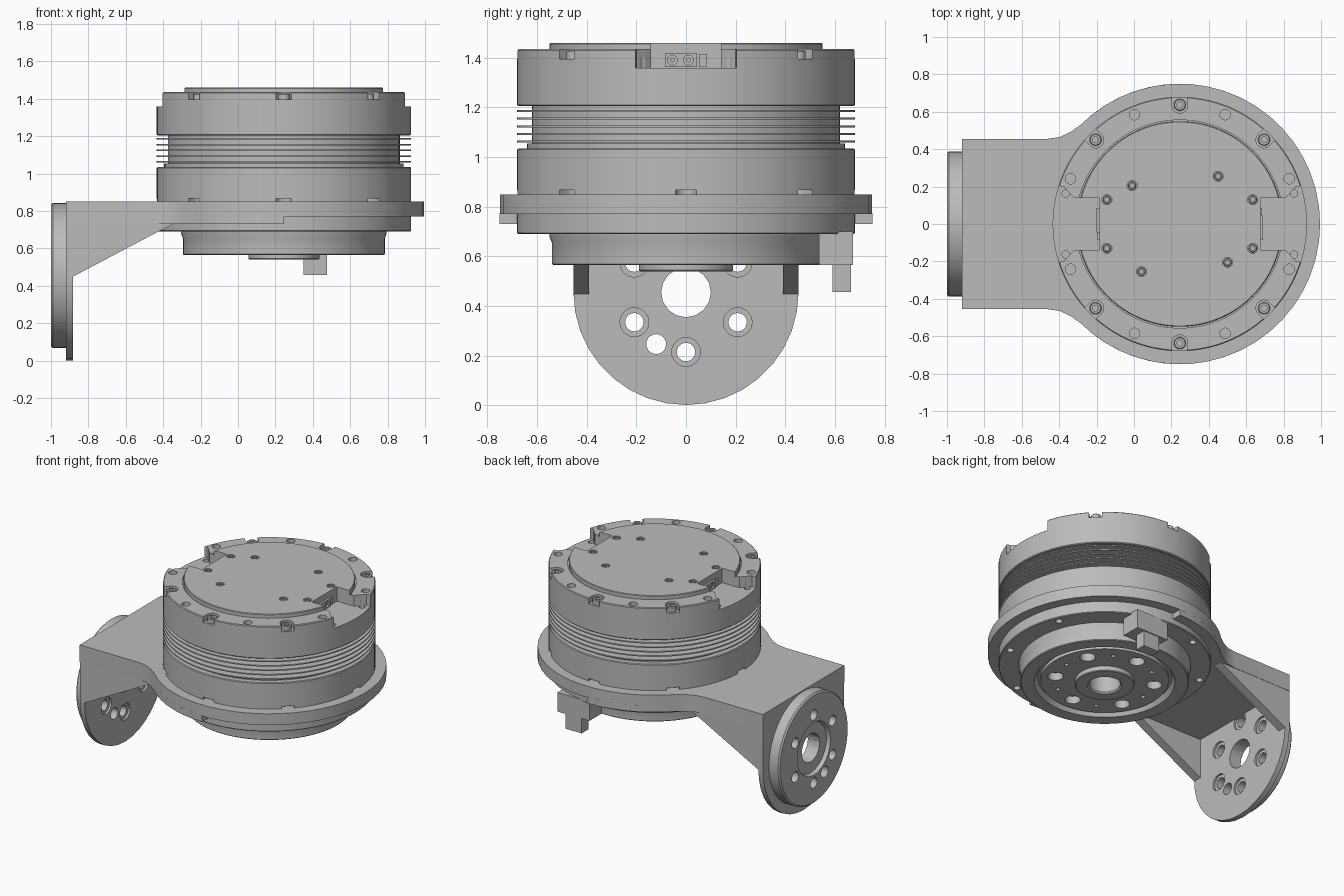
import bpy, bmesh
from math import sin, cos, pi, radians
from mathutils import Matrix, Vector

if "Cube" in bpy.data.objects:
    bpy.data.objects.remove(bpy.data.objects["Cube"])

GREY = (0.5, 0.5, 0.5, 1)
mat = bpy.data.materials.new("machined grey")
mat.use_nodes = True
mat.diffuse_color = GREY
mat.node_tree.nodes["Principled BSDF"].inputs["Base Color"].default_value = GREY

CX = 0.245                                   # motor axis
AXIS = Matrix.Translation((CX, 0, 0))
ARM = Matrix.Translation((-0.92, 0, 0.455)) @ Matrix.Rotation(-pi / 2, 4, 'Y')  # local z -> -x


def finish(name, bm):
    bmesh.ops.remove_doubles(bm, verts=bm.verts, dist=1e-5)
    bmesh.ops.recalc_face_normals(bm, faces=bm.faces)
    me = bpy.data.meshes.new(name)
    bm.to_mesh(me)
    bm.free()
    me.materials.append(mat)
    ob = bpy.data.objects.new(name, me)
    bpy.context.collection.objects.link(ob)
    return ob


def lathe(bm, profile, seg=96, mtx=AXIS):
    """Spin (radius, height) points about local z."""
    vs = [bm.verts.new((r, 0, z)) for r, z in profile]
    es = [bm.edges.new(p) for p in zip(vs, vs[1:])]
    out = bmesh.ops.spin(bm, geom=vs + es, cent=(0, 0, 0), axis=(0, 0, 1),
                         angle=2 * pi, steps=seg, use_duplicate=False)
    new = set(vs) | {v for v in out["geom_last"] if isinstance(v, bmesh.types.BMVert)}
    stack = list(new)
    while stack:
        for e in stack.pop().link_edges:
            for v in e.verts:
                if v not in new:
                    new.add(v)
                    stack.append(v)
    bmesh.ops.transform(bm, matrix=mtx, verts=list(new))


def prism(bm, pts, z0, z1, mtx=AXIS):
    lo = [bm.verts.new(mtx @ Vector((x, y, z0))) for x, y in pts]
    hi = [bm.verts.new(mtx @ Vector((x, y, z1))) for x, y in pts]
    bm.faces.new(lo[::-1])
    bm.faces.new(hi)
    n = len(pts)
    for i in range(n):
        j = (i + 1) % n
        bm.faces.new((lo[i], lo[j], hi[j], hi[i]))


def rect(x0, x1, y0, y1):
    return [(x0, y0), (x1, y0), (x1, y1), (x0, y1)]


def arc(r, a0, a1, n, cx=0, cy=0):
    return [(cx + r * cos(radians(a0 + (a1 - a0) * i / n)),
             cy + r * sin(radians(a0 + (a1 - a0) * i / n))) for i in range(n + 1)]


def disc(r, dist=0, ang=0, n=24):
    a = radians(ang)
    return arc(r, 0, 360, n, dist * cos(a), dist * sin(a))[:-1]


def part(name, profile, seg=96, mtx=AXIS):
    bm = bmesh.new()
    lathe(bm, profile, seg, mtx)
    return finish(name, bm)


def block(name, pts, z0, z1, mtx=AXIS):
    bm = bmesh.new()
    prism(bm, pts, z0, z1, mtx)
    return finish(name, bm)


def cut(ob, cuts, mtx=AXIS):
    """Subtract a list of (outline, z0, z1) prisms."""
    bm = bmesh.new()
    for pts, z0, z1 in cuts:
        prism(bm, pts, z0, z1, mtx)
    tool = finish("cutter", bm)
    mod = ob.modifiers.new("cut", 'BOOLEAN')
    mod.operation, mod.solver, mod.object = 'DIFFERENCE', 'EXACT', tool
    mod.use_self = True
    dg = bpy.context.evaluated_depsgraph_get()
    me = bpy.data.meshes.new_from_object(ob.evaluated_get(dg))
    ob.modifiers.clear()
    ob.data = me
    bpy.data.objects.remove(tool)


def spun(pts, deg):
    c, s = cos(radians(deg)), sin(radians(deg))
    return [(x * c - y * s, x * s + y * c) for x, y in pts]


SLOT = arc(0.042, 90, 270, 12, 0.635) + [(0.8, -0.042), (0.8, 0.042)]
SIDES = (0, 180)
SCREWS = [a for a in range(0, 360, 45) if a not in SIDES]

# Output flange: bolted disc and hub below the housing
flange = part("output_flange", [(0, 0.66), (0.1, 0.66), (0.1, 0.55), (0.11, 0.54), (0.185, 0.54),
              (0.19, 0.545), (0.19, 0.575), (0.41, 0.575), (0.41, 0.6), (0.43, 0.6), (0.45, 0.565),
              (0.535, 0.565), (0.54, 0.57), (0.54, 0.655), (0.55, 0.68), (0.55, 0.7), (0, 0.7)])
cut(flange, [(disc(0.05, 0.32, a), 0.5, 0.63) for a in range(30, 390, 60)]
    + [(disc(0.014, 0.32, a, 12), 0.5, 0.6) for a in range(0, 360, 60)])

# Lower housing with rim notches and bolt holes
lower = part("lower_housing", [(0, 0.69), (0.675, 0.69), (0.68, 0.695), (0.68, 1.03), (0.675, 1.035),
                               (0.64, 1.035), (0.64, 1.055), (0, 1.055)])
cut(lower, [(spun(SLOT, a), 0.85, 0.867) for a in range(0, 360, 45)]
    + [(disc(0.022, 0.635, a + 22.5, 16), 0.6, 0.73) for a in range(0, 360, 45)])

# Cooling fins on a core
core = [(0, 1.04), (0.62, 1.04)]
for i in range(5):
    z = 1.058 + i * 0.031
    core += [(0.62, z), (0.68, z), (0.68, z + 0.008), (0.62, z + 0.008)]
part("cooling_fins", core + [(0.62, 1.22), (0, 1.22)])

# Upper housing with side pockets, screw notches and holes
upper = part("upper_housing", [(0, 1.205), (0.675, 1.205), (0.68, 1.21), (0.68, 1.43), (0.675, 1.435),
                               (0.556, 1.435), (0.556, 1.425), (0, 1.425)])
POCKET = [(0.43, -0.14), (0.565, -0.14), (0.585, -0.16), (0.62, -0.2), (0.8, -0.22),
          (0.8, 0.22), (0.62, 0.2), (0.585, 0.16), (0.565, 0.14), (0.43, 0.14)]
pockets = [(spun(POCKET, a), 1.358, 1.6) for a in SIDES]
cut(upper, pockets + [(spun(SLOT, a), 1.395, 1.6) for a in SCREWS]
    + [(disc(0.028, 0.633, a + 22.5), 1.39, 1.6) for a in range(0, 360, 45)])
cut(upper, [(disc(0.02, 0.632, s + t, 16), 1.33, 1.4) for s in SIDES for t in (-15, 15)])

# Cover plate with recessed screws
SMALL = [(-0.39, 0.13), (-0.39, -0.13), (0.39, 0.13), (0.39, -0.13),
         (-0.255, 0.205), (0.205, 0.255), (-0.205, -0.255), (0.255, -0.205)]
cover = part("cover_plate", [(0, 1.42), (0.549, 1.42), (0.549, 1.456), (0.545, 1.46), (0, 1.46)])
cut(cover, [(rect(0.43, 0.7, -0.14, 0.14), 1.3, 1.6), (rect(-0.7, -0.43, -0.14, 0.14), 1.3, 1.6)]
    + [(arc(0.027, 0, 360, 20, x, y)[:-1], 1.44, 1.6) for x, y in SMALL])


def screws(name, places, r, z0, z1):
    bm = bmesh.new()
    for x, y in places:
        lathe(bm, [(0, z0), (r, z0), (r, z1 - 0.004), (r - 0.004, z1), (r * 0.5, z1),
                   (r * 0.5, z0 + 0.004), (0, z0 + 0.004)], 18, Matrix.Translation((CX + x, y, 0)))
    finish(name, bm)


screws("cover_screws", SMALL, 0.022, 1.438, 1.457)
screws("rim_screws", [(0.637 * cos(radians(a)), 0.637 * sin(radians(a))) for a in SCREWS],
       0.032, 1.393, 1.428)

# Connectors on the pocket walls
for side, a in (("left", 0), ("right", 180)):
    m = AXIS @ Matrix.Rotation(radians(a), 4, 'Z')
    con = block(side + "_connector", rect(0.42, 0.445, -0.085, 0.045), 1.362, 1.418, m)
    face = m @ Matrix.Translation((0.445, 0, 1.39)) @ Matrix.Rotation(pi / 2, 4, 'Y')
    cut(con, [(arc(0.02, 0, 360, 16, 0, y)[:-1], -0.015, 0.02) for y in (-0.055, 0.01)], face)
    for y in (-0.055, 0.01):
        part(side + "_contact", [(0, -0.016), (0.009, -0.016), (0.009, -0.002), (0, -0.002)],
             12, face @ Matrix.Translation((0, y, 0)))
    block(side + "_signal_socket", rect(0.42, 0.44, 0.052, 0.085), 1.365, 1.415, m)

# Bracket collar: round plate blending into the arm
R = 0.75
half = arc(R, 0, 129, 18)
neck = [(-0.525, 0.535), (-0.58, 0.495), (-0.64, 0.465), (-0.71, 0.455), (-1.165, 0.455)]
top = half + neck
block("bracket_collar", top + [(x, -y) for x, y in top[:0:-1]], 0.77, 0.85)
rear = arc(R, 90, 129, 6) + neck
block("bracket_collar_step", rear + [(x, -y) for x, y in rear[::-1]], 0.73, 0.775)

# Arm: upright plate with rounded end and two side gussets
UP = [(0.395, 0.452), (0.395, -0.452)] + arc(0.453, 270, 90, 18)
plate = block("arm_plate", UP, -0.037, 0, ARM)
FRONT = Matrix.Rotation(pi / 2, 4, 'X')
for name, y in (("front_gusset", 0.39), ("back_gusset", -0.453)):
    block(name, [(-0.9, 0.44), (-0.34, 0.735), (-0.34, 0.78), (-0.9, 0.78)], y, y + 0.063, FRONT)

# Round boss on the arm's outer face
boss = part("joint_boss", [(0, -0.001), (0.387, -0.001), (0.387, 0.07), (0.377, 0.08), (0.185, 0.08),
                           (0.175, 0.055), (0, 0.055)], 64, ARM)
bolts = [(disc(0.037, 0.24, a), -0.2, 0.2) for a in range(0, 360, 60)]
through = bolts + [(disc(0.1, n=16), -0.2, 0.2),
                   (arc(0.04, 0, 360, 20, -0.208, -0.12)[:-1], -0.2, 0.2)]
cut(boss, through, ARM)
cut(plate, through, ARM)
cut(plate, [(disc(0.058, 0.24, a), -0.2, -0.022) for a in range(0, 360, 60)], ARM)

# Cable guide under the back edge
block("cable_guide_block", rect(0.04, 0.29, 0.535, 0.672), 0.565, 0.7)
block("cable_guide_tab", rect(0.105, 0.23, 0.59, 0.665), 0.457, 0.57)

for ob in bpy.context.scene.objects:
    ob.select_set(ob.type == 'MESH')
    if ob.type == 'MESH':
        bpy.context.view_layer.objects.active = ob
bpy.ops.object.shade_smooth_by_angle(angle=radians(25))
